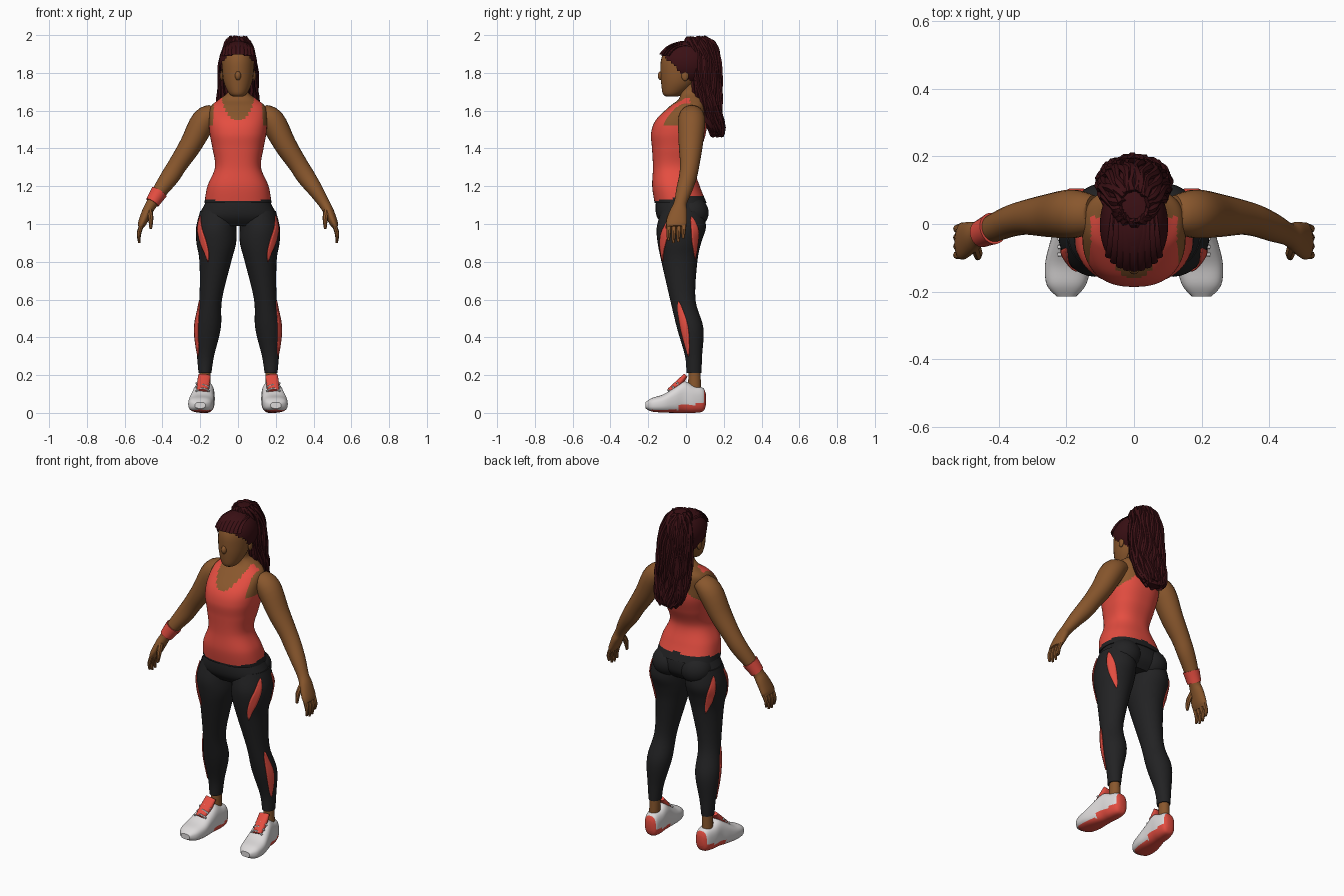
import bpy, bmesh, math, random
from mathutils import Vector

random.seed(4)
if "Cube" in bpy.data.objects:
    bpy.data.objects.remove(bpy.data.objects["Cube"])


def material(name, rgb):
    m = bpy.data.materials.new(name)
    m.use_nodes = True
    m.diffuse_color = (*rgb, 1)
    node = next(n for n in m.node_tree.nodes if n.type == 'BSDF_PRINCIPLED')
    node.inputs["Base Color"].default_value = (*rgb, 1)
    node.inputs["Roughness"].default_value = 0.8
    return m


SKIN = material("brown skin", (0.25, 0.095, 0.026))
CORAL = material("coral fabric", (0.78, 0.075, 0.052))
BLACK = material("black leggings", (0.016, 0.016, 0.017))
HAIR = material("dark red hair", (0.042, 0.005, 0.007))
WHITE = material("white shoe", (0.72, 0.70, 0.70))
parts = []


def finish(name, bm, mats, rule=None):
    bmesh.ops.recalc_face_normals(bm, faces=bm.faces)
    if rule:
        for f in bm.faces:
            f.material_index = rule(f.calc_center_median())
    me = bpy.data.meshes.new(name)
    bm.to_mesh(me)
    bm.free()
    for m in mats:
        me.materials.append(m)
    ob = bpy.data.objects.new(name, me)
    bpy.context.collection.objects.link(ob)
    parts.append(ob)
    return ob


def sample(rings, t):
    """Smooth interpolation of (x, y, z, radius_u, radius_v) rings."""
    last = len(rings) - 1
    t = min(max(t, 0), last)
    i = min(int(t), last - 1)
    f = t - i
    a, b, c, d = (rings[min(max(k, 0), last)] for k in range(i - 1, i + 3))
    return [q + 0.5 * f * (r - p + f * (2*p - 5*q + 4*r - s + f * (3*(q - r) + s - p)))
            for p, q, r, s in zip(a, b, c, d)]


def surface(rings, t, angle, mode, n=2, off=0):
    x, y, z, ru, rv = sample(rings, t)
    u, v = Vector((1, 0, 0)), Vector((0, 1, 0))
    if mode == 'along_y':
        v = Vector((0, 0, 1))
    elif mode == 'tilt':
        d = Vector(sample(rings, t + .02)[:3]) - Vector(sample(rings, t - .02)[:3])
        d.normalize()
        v = (v - d * d.y).normalized()
        u = v.cross(d)
    c, s = math.cos(angle), math.sin(angle)
    cu = math.copysign(abs(c) ** (2 / n), c) * (ru + off)
    sv = math.copysign(abs(s) ** (2 / n), s) * (rv + off)
    return Vector((x, y, z)) + u * cu + v * sv


def loft(name, rings, mats, mode='flat', n=2, sides=20, steps=4, rule=None, side=1):
    bm = bmesh.new()
    count = (len(rings) - 1) * steps
    loops = []
    for i in range(count + 1):
        pts = [surface(rings, i / steps, math.tau * k / sides, mode, n) for k in range(sides)]
        loops.append([bm.verts.new((p.x * side, p.y, p.z)) for p in pts])
    for a, b in zip(loops, loops[1:]):
        for k in range(sides):
            j = (k + 1) % sides
            bm.faces.new((a[k], a[j], b[j], b[k]))
    bm.faces.new(loops[0])
    bm.faces.new(loops[-1])
    return finish(name, bm, mats, rule)


def stripe(name, rings, t0, t1, a0, a1, half, side):
    """Tapered thin plate that follows a lofted surface."""
    bm = bmesh.new()
    rows = []
    for i in range(17):
        f = i / 16
        w = half * (math.sin(math.pi * f) ** 0.6 + 0.03)
        row = []
        for k in (-1, -.5, 0, .5, 1):
            p = surface(rings, t0 + (t1 - t0) * f, math.radians(a0 + (a1 - a0) * f + k * w),
                        'flat', off=.003)
            row.append(bm.verts.new((p.x * side, p.y, p.z)))
        rows.append(row)
    for a, b in zip(rows, rows[1:]):
        for k in range(4):
            bm.faces.new((a[k], a[k + 1], b[k + 1], b[k]))
    ob = finish(name, bm, [CORAL])
    mod = ob.modifiers.new("thickness", 'SOLIDIFY')
    mod.thickness, mod.offset = .005, 0


def ball(name, centre, radii, mat, keep=None, detail=16):
    bm = bmesh.new()
    bmesh.ops.create_uvsphere(bm, u_segments=detail * 2, v_segments=detail, radius=1)
    for v in bm.verts:
        v.co = [c + r * p for c, r, p in zip(centre, radii, v.co)]
    if keep:
        drop = [f for f in bm.faces if not keep(f.calc_center_median())]
        bmesh.ops.delete(bm, geom=drop, context='FACES')
    return finish(name, bm, [mat])


# Torso: tank top with scooped neck and racer back, bare shoulders and neck
def tank_rule(p):
    ax = abs(p.x)
    if p.z < 1.125 + .12 * (p.y + .15):
        return 2
    if p.z > 1.668 or (ax > .128 and p.z > 1.525):
        return 1
    if p.y < .02:
        return int(ax < .085 and p.z > 1.55 + .11 * (ax / .085) ** 3)
    return int(p.z > 1.63 or (p.z > 1.46 and ax > .06 + max(0, 1.55 - p.z)))


torso = [(0, -.028, 1.11, .178, .138), (0, -.053, 1.20, .162, .126), (0, -.065, 1.30, .122, .11),
         (0, -.05, 1.40, .135, .13), (0, -.04, 1.48, .15, .145), (0, -.025, 1.55, .153, .135),
         (0, .01, 1.62, .145, .10), (0, .03, 1.66, .10, .07), (0, .025, 1.70, .053, .055),
         (0, .01, 1.76, .048, .05)]
loft("torso", torso, [CORAL, SKIN, BLACK], n=2.4, sides=64, steps=10, rule=tank_rule)

# Hips
pelvis = [(0, -.035, 1.17, .145, .105), (0, -.028, 1.11, .174, .132),
          (0, -.025, 1.04, .205, .13), (0, -.025, .99, .18, .09)]
loft("leggings_hips", pelvis, [BLACK], n=2.2, sides=36)

# Head with nose and hair cap
head = [(0, -.075, 1.674, .025, .03), (0, -.068, 1.69, .047, .055), (0, -.043, 1.74, .072, .088),
        (0, -.03, 1.80, .083, .105), (0, -.02, 1.87, .084, .112), (0, -.008, 1.92, .07, .098),
        (0, 0, 1.95, .03, .04)]
loft("head", head, [SKIN], sides=28)
ball("nose", (0, -.132, 1.785), (.016, .017, .024), SKIN, detail=8)
ball("hair_cap", (0, -.003, 1.85), (.101, .143, .12), HAIR,
     keep=lambda p: p.z > 1.78 - .9 * p.y and p.z > 1.73, detail=28)

# Ponytail core, its locks, and locks swept back over the cap
tail = [(0, .055, 1.985, .035, .04), (0, .075, 1.95, .062, .075), (0, .10, 1.85, .09, .078),
        (0, .11, 1.70, .098, .072), (0, .13, 1.60, .10, .052), (0, .158, 1.51, .08, .038),
        (0, .168, 1.465, .04, .022)]
loft("ponytail", tail, [HAIR], sides=24)
for k in range(22):
    angle, phase = math.tau * k / 22, random.uniform(0, 6)
    end = random.uniform(5.3, 6)
    lock = []
    for i in range(15):
        t = end * i / 14
        p = surface(tail, t, angle + .1 * math.sin(i * 1.3 + phase), 'flat', off=.002)
        r = .012 + .003 * math.sin(i * 2 + phase)
        lock.append((p.x, p.y, p.z, r, r))
    loft("hair_lock", lock, [HAIR], 'tilt', sides=6, steps=2)
for k in range(-4, 5):
    lock = []
    for i in range(8):
        f = i / 7
        a = math.radians(24 + 86 * f)
        w = k * .2
        y = -.003 - .143 * math.cos(a) * math.cos(w)
        lock.append((.101 * math.sin(w) * (1 - .25 * f), y,
                     1.85 + .117 * math.sin(a) * math.cos(w * .8), .014, .008))
    loft("swept_lock", lock, [HAIR], 'flat', sides=8, steps=2)

leg = [(.105, -.02, 1.07, .095, .112), (.115, -.025, .98, .107, .13), (.115, -.035, .90, .105, .115),
       (.12, -.035, .80, .084, .095), (.145, -.017, .60, .06, .067), (.16, .022, .45, .069, .07),
       (.172, .04, .30, .045, .045), (.175, .042, .21, .034, .04)]
ankle = [(.175, .045, .25, .028, .031), (.175, .045, .18, .029, .033), (.177, .045, .10, .03, .035)]
shoe = [(.17, .105, .07, .02, .03), (.17, .09, .07, .04, .062), (.175, .04, .073, .052, .073),
        (.18, -.01, .083, .055, .083), (.188, -.06, .068, .062, .068), (.195, -.12, .05, .068, .048),
        (.20, -.18, .043, .058, .036), (.20, -.215, .04, .028, .016)]
tongue = [(.178, -.002, .198, .032, .012), (.183, -.04, .155, .034, .018), (.19, -.09, .113, .028, .014)]
arm = [(.12, .03, 1.59, .045, .055), (.18, .03, 1.548, .066, .072), (.25, .025, 1.42, .059, .064),
       (.315, .02, 1.32, .051, .052), (.36, .01, 1.25, .049, .047), (.41, -.01, 1.18, .04, .042),
       (.455, -.03, 1.11, .03, .034), (.478, -.038, 1.07, .028, .045), (.505, -.05, 1.01, .023, .055),
       (.516, -.05, .985, .016, .05)]


def shoe_rule(p):
    heel_panel = p.y > -.035 and p.z < .045 + .2 * max(0, p.y - .05)
    return int(p.z < .016 or heel_panel or p.y > .095)


# Limbs, built once per side
for label, s in (("left", 1), ("right", -1)):
    loft(label + "_leg", leg, [BLACK], sides=28, steps=5, side=s)
    ball(label + "_buttock", (.092 * s, .03, 1.06), (.092, .09, .085), BLACK)
    stripe(label + "_front_thigh_stripe", leg, .35, 3, -26, -64, 12, s)
    stripe(label + "_back_thigh_stripe", leg, .4, 2.9, 24, 58, 11, s)
    stripe(label + "_calf_stripe", leg, 4.05, 6, -20, -34, 18, s)
    loft(label + "_ankle", ankle, [SKIN], sides=16, side=s)
    loft(label + "_shoe", shoe, [WHITE, CORAL], 'along_y', n=2.7, sides=36, steps=5,
         rule=shoe_rule, side=s)
    loft(label + "_shoe_tongue", tongue, [CORAL], 'tilt', n=2.5, side=s)
    for y, z in ((-.045, .168), (-.068, .148), (-.09, .129)):
        lace = [(.15, y, z - .014, .005, .006), (.187, y, z, .005, .006), (.224, y, z - .014, .005, .006)]
        loft(label + "_shoe_lace", lace, [WHITE], 'tilt', sides=8, side=s)
    loft(label + "_arm", arm, [SKIN], 'tilt', sides=22, side=s)
    ball(label + "_ear", (.086 * s, -.005, 1.785), (.009, .019, .028), SKIN, detail=8)
    # Fingers fan out from the palm, thumb towards the front
    for k, length in enumerate((.078, .09, .086, .066)):
        y = -.089 + .026 * k
        finger = [(.508, y, 1.0, .012, .014), (.524, y - .003, .99 - length * .5, .011, .012),
                  (.522, y - .004, .99 - length, .006, .007)]
        loft(label + "_finger", finger, [SKIN], 'tilt', sides=8, side=s)
    thumb = [(.47, -.06, 1.075, .016, .018), (.462, -.088, 1.03, .014, .015), (.462, -.10, .975, .007, .008)]
    loft(label + "_thumb", thumb, [SKIN], 'tilt', sides=8, side=s)

# Wristband on the right arm
band = [(x, y, z, ru + .007, rv + .007) for x, y, z, ru, rv in
        (sample(arm, t) for t in (5.15, 5.5, 5.95))]
loft("wristband", band, [CORAL], 'tilt', sides=22, side=-1)

# Smooth shading that keeps real edges
bpy.ops.object.select_all(action='DESELECT')
for ob in parts:
    ob.select_set(True)
bpy.context.view_layer.objects.active = parts[0]
bpy.ops.object.shade_smooth_by_angle(angle=math.radians(40))
